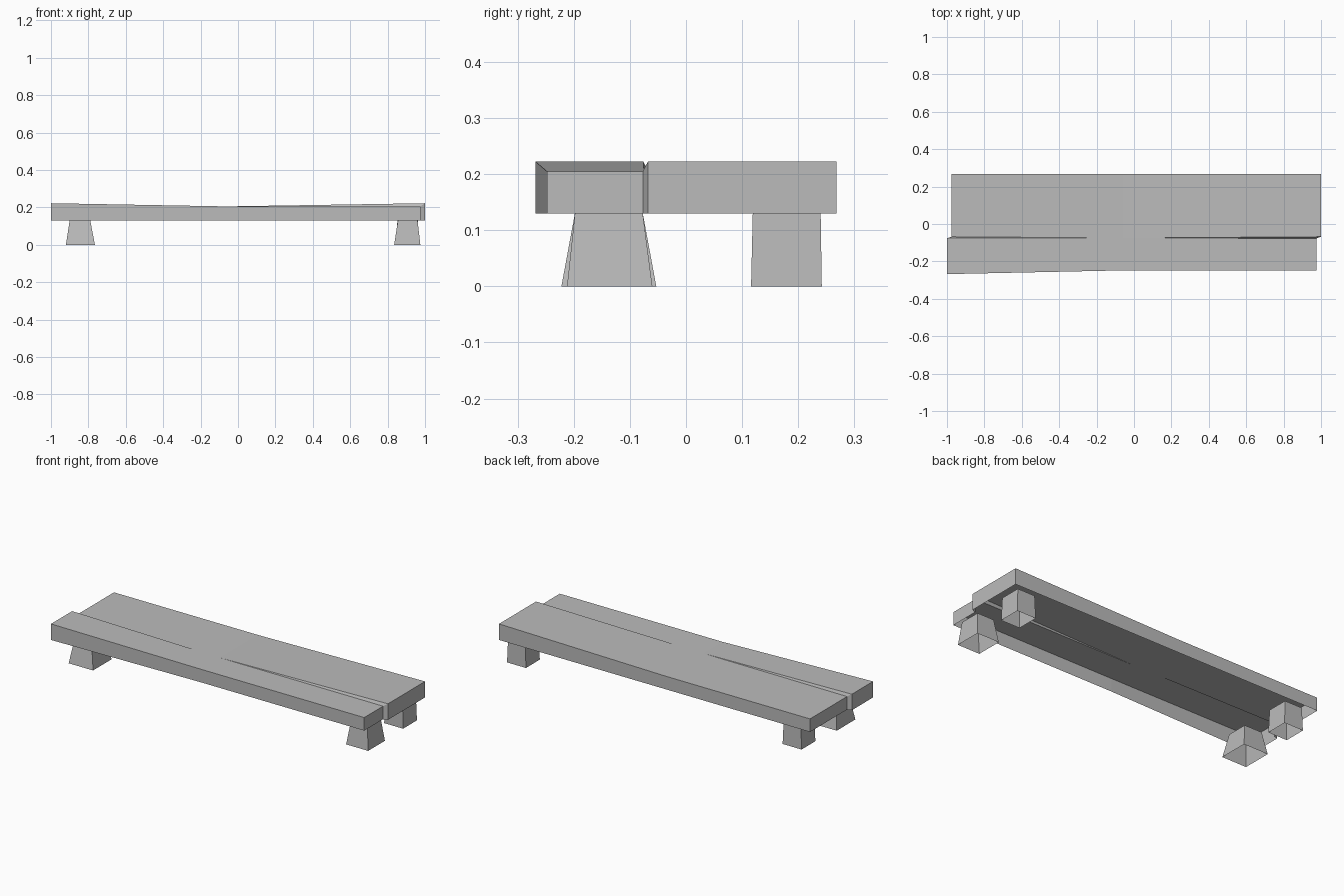
import bpy
import bmesh

cube = bpy.data.objects.get("Cube")
if cube:
    bpy.data.objects.remove(cube, do_unlink=True)

grey = bpy.data.materials.new("stone_grey")
grey.use_nodes = True
COLOUR = (0.5, 0.5, 0.5, 1)
grey.diffuse_color = COLOUR
grey.node_tree.nodes["Principled BSDF"].inputs["Base Color"].default_value = COLOUR

UNDER = 0.13          # underside of the seat, top of the legs
LOW, HIGH = 0.205, 0.222
MID = -0.06           # where the planks bend and the split closes


def finish(bm, name):
    mesh = bpy.data.meshes.new(name)
    bm.to_mesh(mesh)
    bm.free()
    mesh.materials.append(grey)
    obj = bpy.data.objects.new(name, mesh)
    bpy.context.collection.objects.link(obj)
    return obj


def split_seat():
    """Two warped planks joined in the middle, with a thin folded split at each end."""
    bm = bmesh.new()
    v = bm.verts.new
    front = [v((-1, -0.268, HIGH)), v((MID, -0.248, LOW)), v((0.975, -0.248, LOW))]
    back = [v((-0.975, 0.268, LOW)), v((MID, 0.268, LOW)), v((1, 0.268, HIGH))]
    tip = v((MID, -0.075, LOW))
    left_front, left_back = v((-1, -0.076, HIGH)), v((-0.975, -0.068, LOW))
    right_front, right_back = v((0.975, -0.077, LOW)), v((1, -0.068, HIGH))
    faces = [
        (front[0], front[1], tip, left_front),
        (front[1], front[2], right_front, tip),
        (left_back, tip, back[1], back[0]),
        (tip, right_back, back[2], back[1]),
        (left_front, tip, left_back),
        (tip, right_front, right_back),
    ]
    for face in faces:
        bm.faces.new(face)

    # side walls, dropped from the rim of the top
    rim = [e for e in bm.edges if e.is_boundary]
    walls = bmesh.ops.extrude_edge_only(bm, edges=rim)["geom"]
    for item in walls:
        if isinstance(item, bmesh.types.BMVert):
            item.co.z = UNDER
    bmesh.ops.recalc_face_normals(bm, faces=bm.faces)
    return finish(bm, "seat")


def leg(name, top, bottom):
    """Tapered open sleeve; top and bottom are (x0, x1, y0, y1)."""
    bm = bmesh.new()
    rings = []
    for (x0, x1, y0, y1), z in ((bottom, 0), (top, UNDER)):
        corners = ((x0, y0), (x1, y0), (x1, y1), (x0, y1))
        rings.append([bm.verts.new((x, y, z)) for x, y in corners])
    low, high = rings
    for i in range(4):
        j = (i + 1) % 4
        bm.faces.new((low[i], low[j], high[j], high[i]))
    return finish(bm, name)


split_seat()

# splayed front legs
leg("front_right_leg", (-0.9, -0.79, -0.198, -0.077), (-0.92, -0.765, -0.222, -0.053))
leg("front_left_leg", (0.855, 0.96, -0.198, -0.077), (0.835, 0.975, -0.212, -0.06))

# nearly straight back legs
for side, x in (("right", -0.843), ("left", 0.907)):
    leg("back_" + side + "_leg", (x - 0.055, x + 0.055, 0.119, 0.24),
        (x - 0.06, x + 0.06, 0.116, 0.242))
